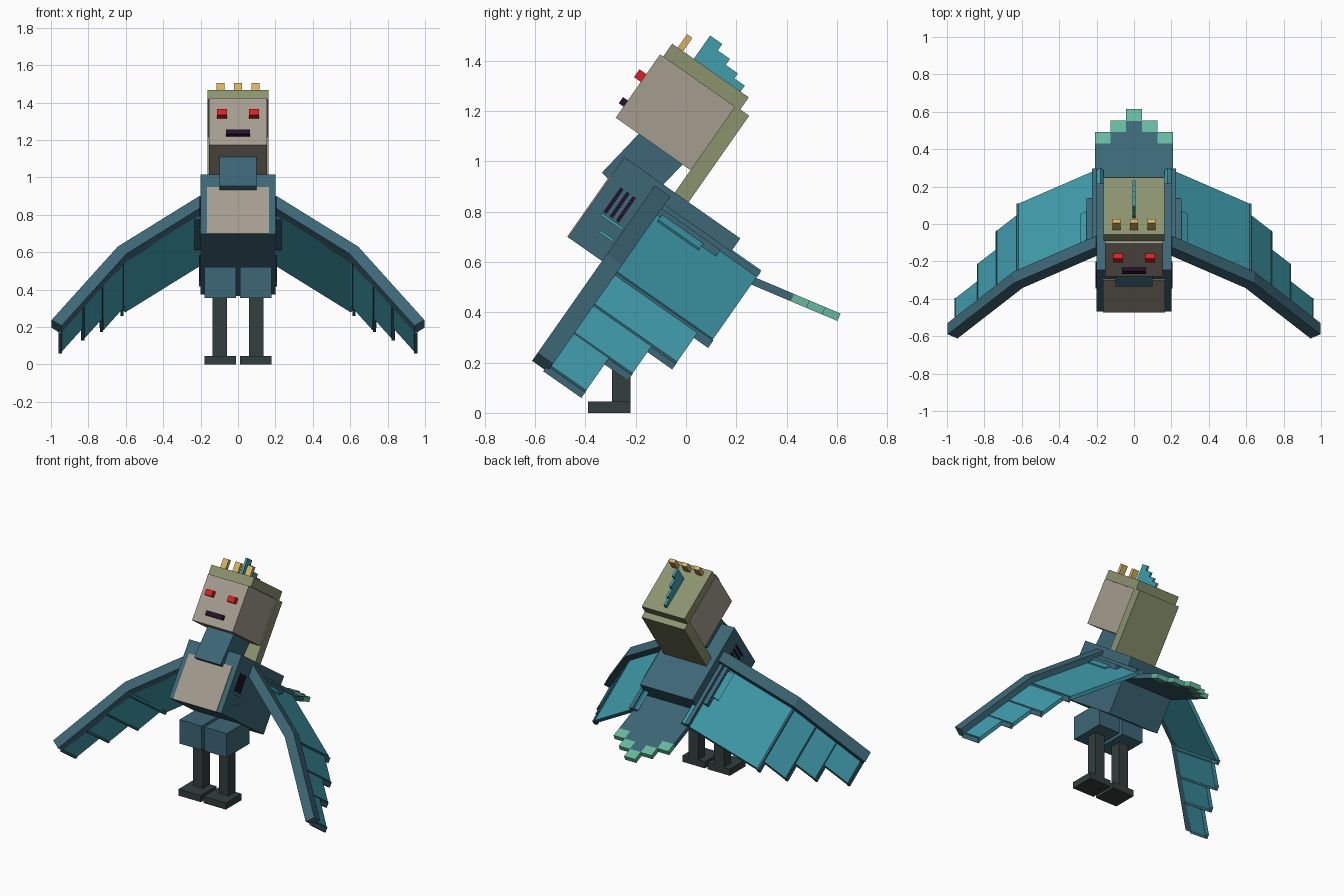
import bpy, bmesh, math
from mathutils import Matrix, Vector

if "Cube" in bpy.data.objects:
    bpy.data.objects.remove(bpy.data.objects["Cube"])


def material(name, r, g, b):
    m = bpy.data.materials.new(name)
    lin = [((c / 255 + 0.055) / 1.055) ** 2.4 for c in (r, g, b)]
    m.diffuse_color = (*lin, 1)
    m.use_nodes = True
    m.node_tree.nodes["Principled BSDF"].inputs["Base Color"].default_value = m.diffuse_color
    return m


BODY = material("slate teal", 60, 103, 118)
WING = material("bright teal", 64, 158, 174)
BEIGE = material("warm grey", 165, 157, 143)
OLIVE = material("olive", 139, 147, 110)
RED = material("red", 222, 32, 32)
DARK = material("dark purple", 40, 16, 45)
GOLD = material("gold", 216, 180, 96)
MINT = material("mint", 102, 186, 160)
LEG = material("dark grey green", 50, 63, 61)

# Leaning frame shared by torso, head and wings
LEAN = Matrix.Rotation(math.radians(-35), 4, 'X')
UPRIGHT = Matrix.Identity(4)


def prism(name, poly, y0, y1, mat, frame=LEAN, mirror=False):
    """Extrude an (x, z) outline from y0 to y1 inside a frame."""
    bm = bmesh.new()
    for s in ((1, -1) if mirror else (1,)):
        a = [bm.verts.new((s * x, y0, z)) for x, z in poly]
        b = [bm.verts.new((s * x, y1, z)) for x, z in poly]
        n = len(poly)
        bm.faces.new(a)
        bm.faces.new(b[::-1])
        for i in range(n):
            j = (i + 1) % n
            bm.faces.new((a[i], b[i], b[j], a[j]))
    bmesh.ops.recalc_face_normals(bm, faces=bm.faces)
    bm.transform(frame)
    me = bpy.data.meshes.new(name)
    bm.to_mesh(me)
    bm.free()
    me.materials.append(mat)
    ob = bpy.data.objects.new(name, me)
    bpy.context.collection.objects.link(ob)
    return ob


def box(name, x0, x1, y0, y1, z0, z1, mat, frame=LEAN, mirror=False):
    return prism(name, [(x0, z0), (x1, z0), (x1, z1), (x0, z1)],
                 y0, y1, mat, frame, mirror)


# Torso
box("torso", -.2, .2, -.784, -.221, .303, .692, BODY)
box("chest_plate", -.165, .165, -.789, -.784, .303, .606, BEIGE)
for i in range(3):
    y = -.72 + .03 * i
    box(f"side_slit_{i}", .2, .206, y - .007, y + .007, .467, .585, DARK, mirror=True)
box("side_bar_upper", .2, .206, -.729, -.627, .448, .46, WING, mirror=True)
box("side_bar_lower", .2, .206, -.694, -.629, .389, .401, WING, mirror=True)

# Neck leans a little further than the torso
neck_frame = Matrix.Translation((0, -.145, 1.002)) @ Matrix.Rotation(math.radians(-43.5), 4, 'X')
box("neck", -.1, .1, -.105, .105, -.165, .165, BODY, neck_frame)

# Head
box("head", -.155, .155, -.902, -.539, .801, 1.108, BEIGE)
box("head_cap", -.163, .163, -.887, -.515, 1.108, 1.171, OLIVE)
box("head_back", -.163, .163, -.539, -.472, .692, 1.112, OLIVE)
box("eye", .059, .112, -.935, -.89, .975, 1.013, RED, mirror=True)
box("mouth", -.064, .064, -.925, -.89, .855, .885, DARK)
for i, x in enumerate((-.093, 0, .093)):
    box(f"horn_{i}", x - .021, x + .021, -.86, -.834, 1.171, 1.236, GOLD)
for i, (y, top) in enumerate(((-.782, 1.284), (-.723, 1.253), (-.664, 1.224), (-.605, 1.2))):
    box(f"crest_{i}", -.008, .008, y, y + (.059 if i < 3 else .05), 1.171, top, WING)

# Wings: arm bones with flat panels hanging below their top line
SHOULDER, ELBOW, TIP = Vector((.203, .668)), Vector((.643, .335)), Vector((.996, -.143))


def strip(p, q, t0, t1, s0=0, s1=1):
    """Band between depths t0 and t1 under line p-q, from fraction s0 to s1."""
    d = (q - p).normalized()
    n = Vector((d.y, -d.x))
    a, b = p.lerp(q, s0), p.lerp(q, s1)
    return [a + n * t0, b + n * t0, b + n * t1, a + n * t1]


prism("upper_arm", strip(SHOULDER, ELBOW, 0, .065), -.62, -.545, BODY, mirror=True)
prism("forearm", strip(ELBOW, TIP, 0, .065), -.62, -.545, BODY, mirror=True)
prism("wing_panel", strip(SHOULDER, ELBOW, .04, .065, 0, 1), -.56, -.08, WING, mirror=True)
box("wing_root", .2, .225, -.545, -.078, .605, .63, BODY, mirror=True)
box("shoulder_block", .2, .255, -.545, -.26, .565, .61, BODY, mirror=True)
prism("wing_bar", strip(SHOULDER, ELBOW, .03, .042, .14, .235), -.53, -.33, WING, mirror=True)

feathers = ((.03, .365, -.145), (.365, .65, -.264), (.65, .99, -.376))
for i, (s0, s1, back) in enumerate(feathers):
    prism(f"feather_{i}", strip(ELBOW, TIP, .04, .065, s0, s1), -.56, back, WING, mirror=True)
# Ribs along the outer edge of each panel
for i, (x, z, back) in enumerate(((.62, .28, -.076), (.73, .128, -.144),
                                  (.83, -.01, -.263), (.95, -.172, -.375))):
    box(f"wing_rib_{i}", x - .009, x + .009, -.56, back, z - .018, z + .018, BODY, mirror=True)

# Stepped tail with pale tips
tail_frame = Matrix.Translation((0, .249, .532)) @ Matrix.Rotation(math.radians(-22.9), 4, 'X')
for i, (x0, x1, end) in enumerate(((-.042, .042, .39), (.042, .125, .325), (.125, .208, .257))):
    box(f"tail_{i}", x0, x1, -.17, end - .068, -.016, .016, BODY, tail_frame, i > 0)
    box(f"tail_tip_{i}", x0, x1, end - .068, end, -.016, .016, MINT, tail_frame, i > 0)

# Legs
box("hip", .011, .18, -.38, -.13, .355, .52, BODY, UPRIGHT, True)
box("leg", .06, .135, -.295, -.22, .04, .36, LEG, UPRIGHT, True)
box("foot", .011, .18, -.39, -.22, 0, .045, LEG, UPRIGHT, True)
